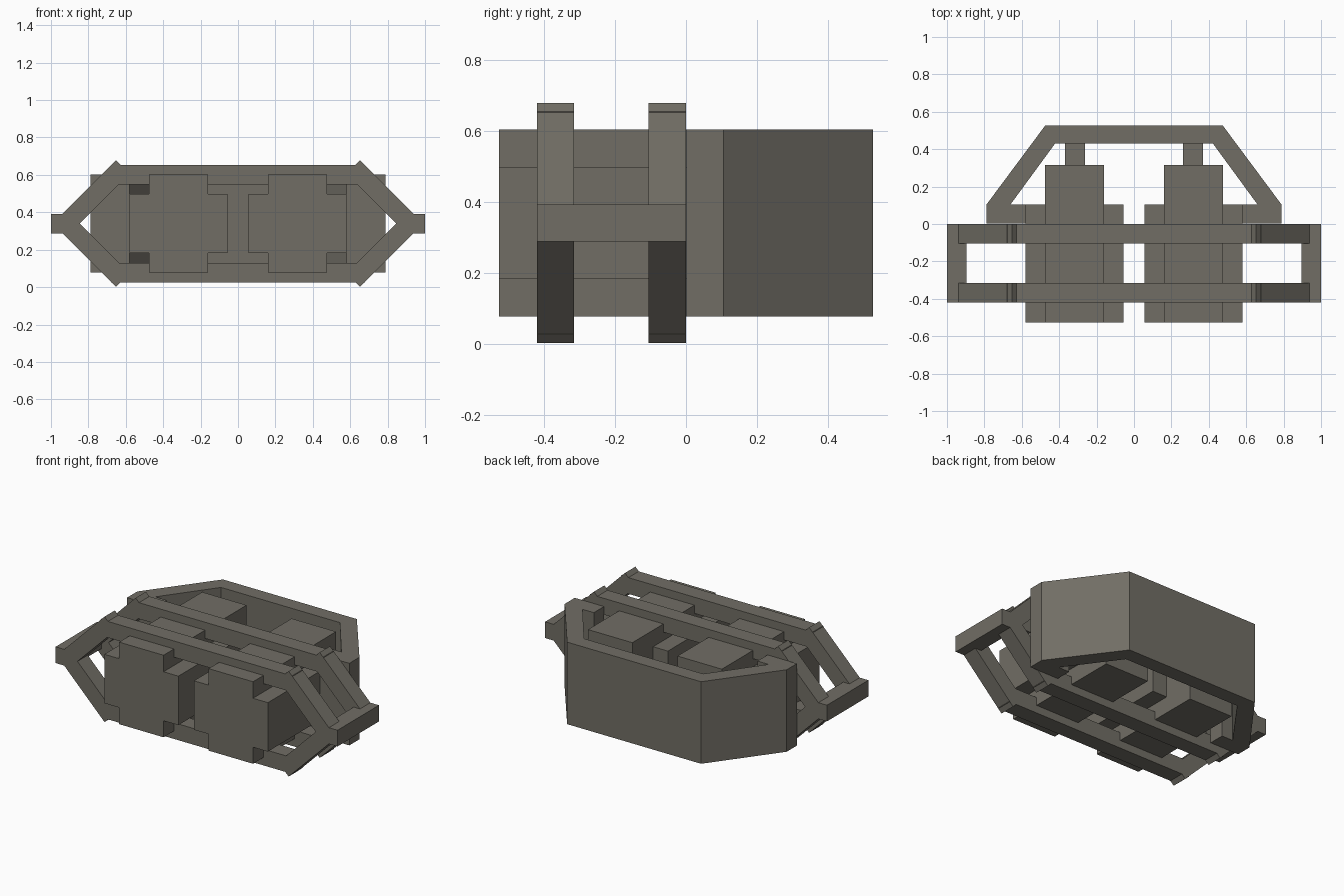
import bpy

if "Cube" in bpy.data.objects:
    bpy.data.objects.remove(bpy.data.objects["Cube"])

metal = bpy.data.materials.new("warm grey metal")
metal.diffuse_color = (0.165, 0.155, 0.13, 1)
metal.use_nodes = True
metal.node_tree.nodes["Principled BSDF"].inputs["Base Color"].default_value = metal.diffuse_color
CZ = 0.34  # mid height of the whole model


def prism(name, pts, lo, hi, axis):
    """Extrude a 2D profile along 'z' (points are x,y) or 'y' (points are x,z)."""
    area = sum(a[0] * b[1] - b[0] * a[1] for a, b in zip(pts, pts[1:] + pts[:1]))
    if (area < 0) == (axis == 'z'):
        pts = pts[::-1]
    n = len(pts)
    place = (lambda p, t: (p[0], p[1], t)) if axis == 'z' else (lambda p, t: (p[0], t, p[1]))
    verts = [place(p, lo) for p in pts] + [place(p, hi) for p in pts]
    faces = [tuple(reversed(range(n))), tuple(range(n, 2 * n))]
    faces += [(i, (i + 1) % n, (i + 1) % n + n, i + n) for i in range(n)]
    mesh = bpy.data.meshes.new(name)
    mesh.from_pydata(verts, [], faces)
    mesh.materials.append(metal)
    ob = bpy.data.objects.new(name, mesh)
    bpy.context.collection.objects.link(ob)
    return ob


def box(name, x0, x1, y0, y1, z0, z1):
    return prism(name, [(x0, y0), (x1, y0), (x1, y1), (x0, y1)], z0, z1, 'z')


# Two hexagonal frames: long rails plus overlapping diagonal braces
for label, y0, y1 in (("front", -0.42, -0.315), ("rear", -0.105, 0.0)):
    for end, v in (("top", 1), ("bottom", -1)):
        z = sorted((CZ + v * 0.21, CZ + v * 0.314))
        box(f"{label}_{end}_rail", -0.68, 0.68, y0, y1, *z)
        for side, s in (("left", -1), ("right", 1)):
            brace = [(0.653, 0.338), (0.58, 0.265), (0.89, -0.045), (0.963, 0.028)]
            prism(f"{label}_{end}_{side}_brace",
                  [(s * x, CZ + v * dz) for x, dz in brace], y0, y1, 'y')

# Paired parts on left and right
for side, s in (("left", -1), ("right", 1)):
    def pair(name, a, b, *r):
        return box(f"{side}_{name}", *sorted((s * a, s * b)), *r)
    pair("end_crossbar", 0.895, 1.0, -0.42, 0.0, 0.288, 0.392)
    pair("wide_block", 0.055, 0.58, -0.526, 0.105, 0.183, 0.497)
    pair("tall_block", 0.16, 0.475, -0.526, 0.315, 0.077, 0.603)
    pair("mount_post", 0.263, 0.368, 0.315, 0.43, 0.288, 0.392)

# Open rear shell with slanted sides and inward feet
half = [(0.475, 0.526), (0.788, 0.105), (0.788, 0.002), (0.58, 0.002),
        (0.58, 0.105), (0.66, 0.105), (0.422, 0.43)]
prism("rear_shell", half + [(-x, y) for x, y in reversed(half)], 0.077, 0.603, 'z')
